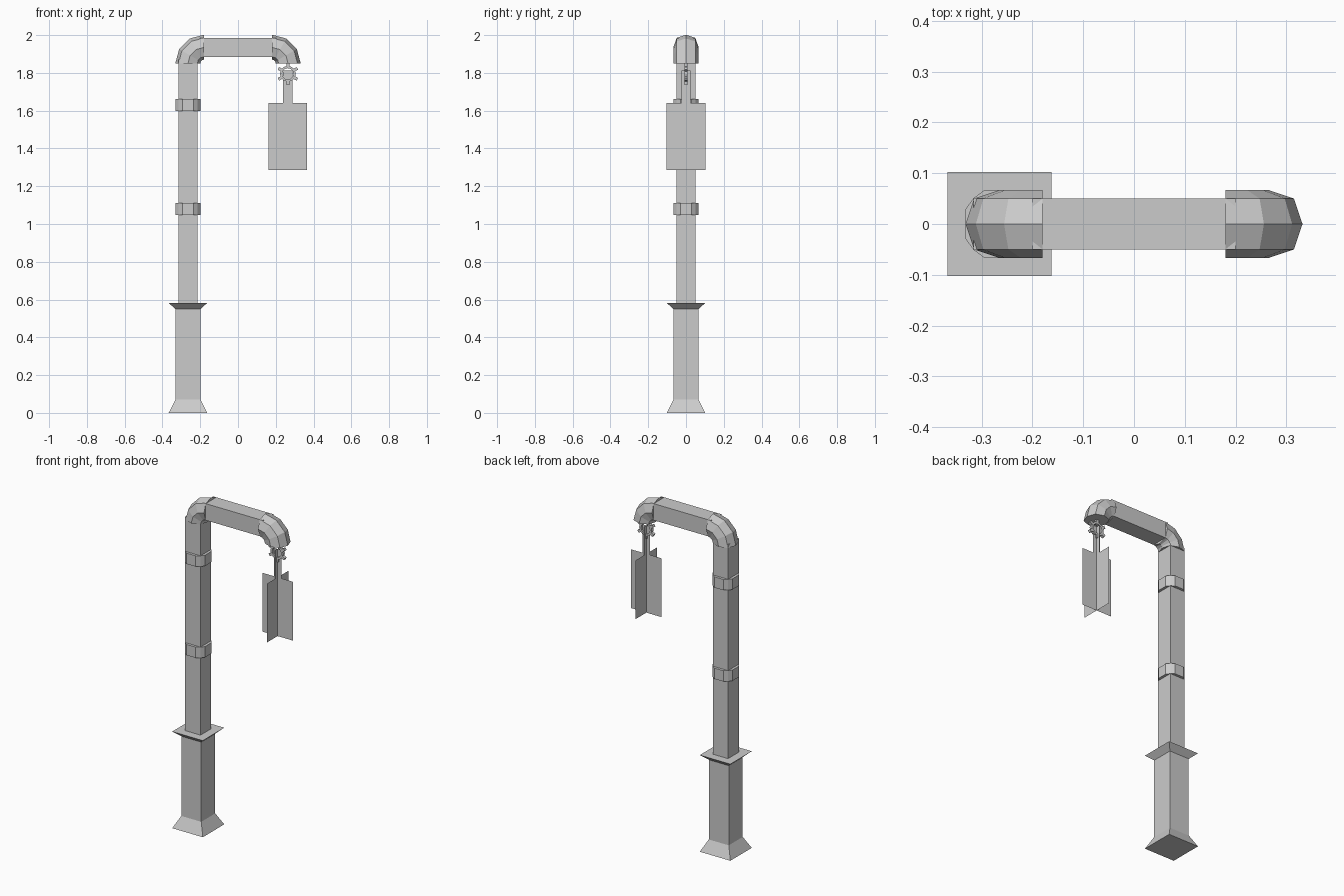
import bpy, bmesh, math
from mathutils import Vector

if "Cube" in bpy.data.objects:
    bpy.data.objects.remove(bpy.data.objects["Cube"])

PX, HX = -0.265, 0.264      # post centre, lantern centre
R = 0.0665


def finish(name, bm):
    me = bpy.data.meshes.new(name)
    bm.to_mesh(me)
    bm.free()
    ob = bpy.data.objects.new(name, me)
    bpy.context.collection.objects.link(ob)
    return ob


def loft(name, rings, caps=True, closed=False):
    """Skin a list of equal-length point rings."""
    bm = bmesh.new()
    vs = [[bm.verts.new(p) for p in r] for r in rings]
    n = len(vs[0])
    pairs = list(zip(vs, vs[1:] + (vs[:1] if closed else [])))
    for a, b in pairs:
        for i in range(n):
            bm.faces.new((a[i], a[(i + 1) % n], b[(i + 1) % n], b[i]))
    if caps and not closed:
        bm.faces.new(vs[0])
        bm.faces.new(vs[-1])
    bmesh.ops.recalc_face_normals(bm, faces=bm.faces)
    return finish(name, bm)


def square(x, z, h):
    return [(x + sx * h, sy * h, z) for sx, sy in ((-1, -1), (1, -1), (1, 1), (-1, 1))]


# footing with flared foot and collar
loft("footing", [square(PX, z, h) for z, h in
                 ((0, 0.102), (0.07, R), (0.55, R), (0.582, 0.102))])

# upright post and horizontal arm
loft("post", [square(PX, z, 0.051) for z in (0.58, 1.87)])
loft("arm", [[(x, y, z) for y, z in ((-0.05, 1.885), (0.05, 1.885), (0.05, 1.985), (-0.05, 1.985))]
             for x in (-0.2, 0.2)])

# bands: each side bulges between the post corners
side = [(-0.051, -0.051), (-0.03, -R), (0.03, -R)]
band = []
for k in range(4):
    c, s = round(math.cos(k * math.pi / 2)), round(math.sin(k * math.pi / 2))
    band += [(c * x - s * y, s * x + c * y) for x, y in side]
for i, z in enumerate((1.047, 1.597)):
    loft(f"band_{i + 1}", [[(PX + x, y, z + dz) for x, y in band] for dz in (0, 0.065)])

# elbows: octagonal section swept through a quarter turn
octagon = [(0.067, 0), (0.05, 0.05), (0, 0.067), (-0.05, 0.05),
           (-0.065, 0), (-0.05, -0.05), (0, -0.067), (0.05, -0.05)]
for name, sgn in (("left_elbow", -1), ("right_elbow", 1)):
    rings = []
    for deg in (0, 30, 60, 90):
        a = math.radians(deg)
        rings.append([(sgn * (0.18 + (0.085 + u) * math.cos(a)), v,
                       1.85 + (0.085 + u) * math.sin(a)) for u, v in octagon])
    loft(name, rings)

# hanging ring with radial lugs
ZC = 1.795


def circle(r, y):
    return [(HX + r * math.cos(k * math.pi / 6), y, ZC + r * math.sin(k * math.pi / 6))
            for k in range(12)]


loft("hanging_ring", [circle(0.042, -0.009), circle(0.042, 0.009),
                      circle(0.03, 0.009), circle(0.03, -0.009)], closed=True)
for k in range(6):
    a = math.radians(30 + 60 * k)
    d, t = Vector((math.cos(a), 0, math.sin(a))), Vector((-math.sin(a), 0, math.cos(a)))
    o = Vector((HX, 0, ZC))
    loft(f"ring_lug_{k + 1}", [[o + d * r + t * 0.008 * i + Vector((0, 0.009 * j, 0))
                                for i, j in ((-1, -1), (1, -1), (1, 1), (-1, 1))]
                               for r in (0.036, 0.058)])

# crossed flat lantern panels with narrow stems
for name, ax in (("lantern_panel_front", Vector((1, 0, 0))), ("lantern_panel_side", Vector((0, 1, 0)))):
    bm = bmesh.new()
    for w, z0, z1 in ((0.102, 1.287, 1.641), (0.025, 1.641, 1.812)):
        bm.faces.new([bm.verts.new(Vector((HX, 0, z)) + ax * w * s)
                      for s, z in ((-1, z0), (1, z0), (1, z1), (-1, z1))])
    finish(name, bm)
